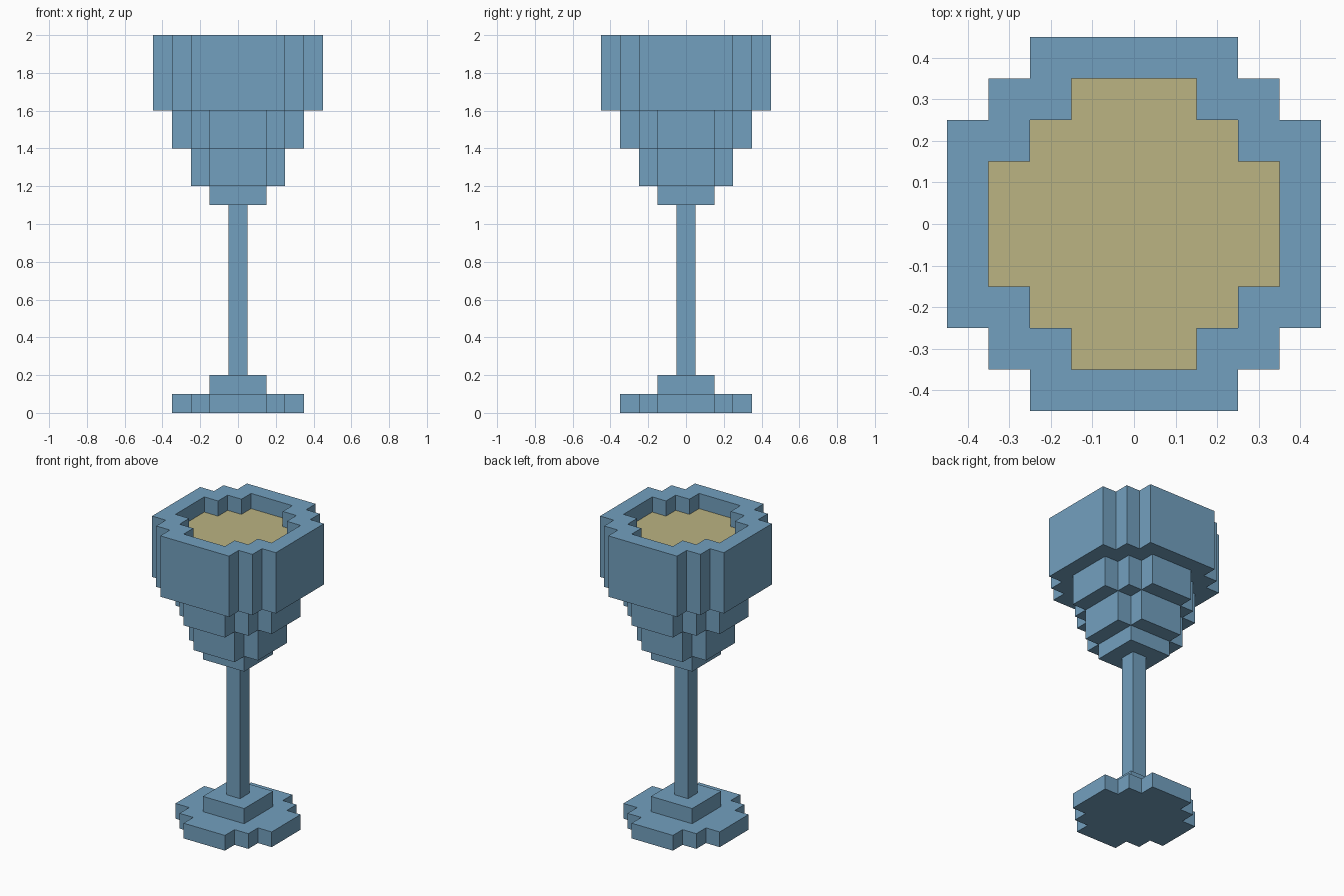
import bpy
import bmesh

cube = bpy.data.objects.get("Cube")
if cube:
    bpy.data.objects.remove(cube, do_unlink=True)

STEP = 0.1


def material(name, rgb):
    mat = bpy.data.materials.new(name)
    mat.use_nodes = True
    color = (*rgb, 1.0)
    mat.diffuse_color = color
    mat.node_tree.nodes["Principled BSDF"].inputs["Base Color"].default_value = color
    return mat


blue_glass = material("blue glass", (0.171, 0.352, 0.521))
golden_drink = material("golden drink", (0.497, 0.451, 0.223))


def stepped_outline(reach, notches):
    """Square of half-width reach with staircase corners, counterclockwise."""
    low = reach - notches * STEP
    corner = [(reach, low)]
    for i in range(notches):
        x, y = reach - (i + 1) * STEP, low + i * STEP
        corner += [(x, y), (x, y + STEP)]
    points = []
    for _ in range(4):
        points += corner
        corner = [(-y, x) for x, y in corner]
    return points


def lofted(name, rings, mat):
    """Join matching outlines (reach, notches, z) and cap both ends."""
    bm = bmesh.new()
    loops = [[bm.verts.new((x, y, z)) for x, y in stepped_outline(reach, notches)]
             for reach, notches, z in rings]
    for a, b in zip(loops, loops[1:]):
        for i in range(len(a)):
            j = (i + 1) % len(a)
            bm.faces.new((a[i], a[j], b[j], b[i]))
    bm.faces.new(loops[0][::-1])
    bm.faces.new(loops[-1])
    mesh = bpy.data.meshes.new(name)
    bm.to_mesh(mesh)
    bm.free()
    mesh.materials.append(mat)
    obj = bpy.data.objects.new(name, mesh)
    bpy.context.collection.objects.link(obj)
    return obj


# Solid tiers: name, half-width, corner notches, bottom, top
tiers = [
    ("foot", 0.35, 2, 0.0, 0.1),
    ("foot_collar", 0.15, 0, 0.1, 0.2),
    ("stem", 0.05, 0, 0.2, 1.1),
    ("bowl_base", 0.15, 0, 1.1, 1.2),
    ("bowl_lower_tier", 0.25, 1, 1.2, 1.4),
    ("bowl_middle_tier", 0.35, 2, 1.4, 1.6),
]
for name, reach, notches, bottom, top in tiers:
    lofted(name, [(reach, notches, bottom), (reach, notches, top)], blue_glass)

# Upper bowl with a recessed opening
lofted("bowl_upper_tier", [(0.45, 2, 1.6), (0.45, 2, 2.0),
                           (0.35, 2, 2.0), (0.35, 2, 1.89)], blue_glass)

# Drink surface inside the opening
lofted("drink", [(0.35, 2, 1.89), (0.35, 2, 1.9)], golden_drink)
